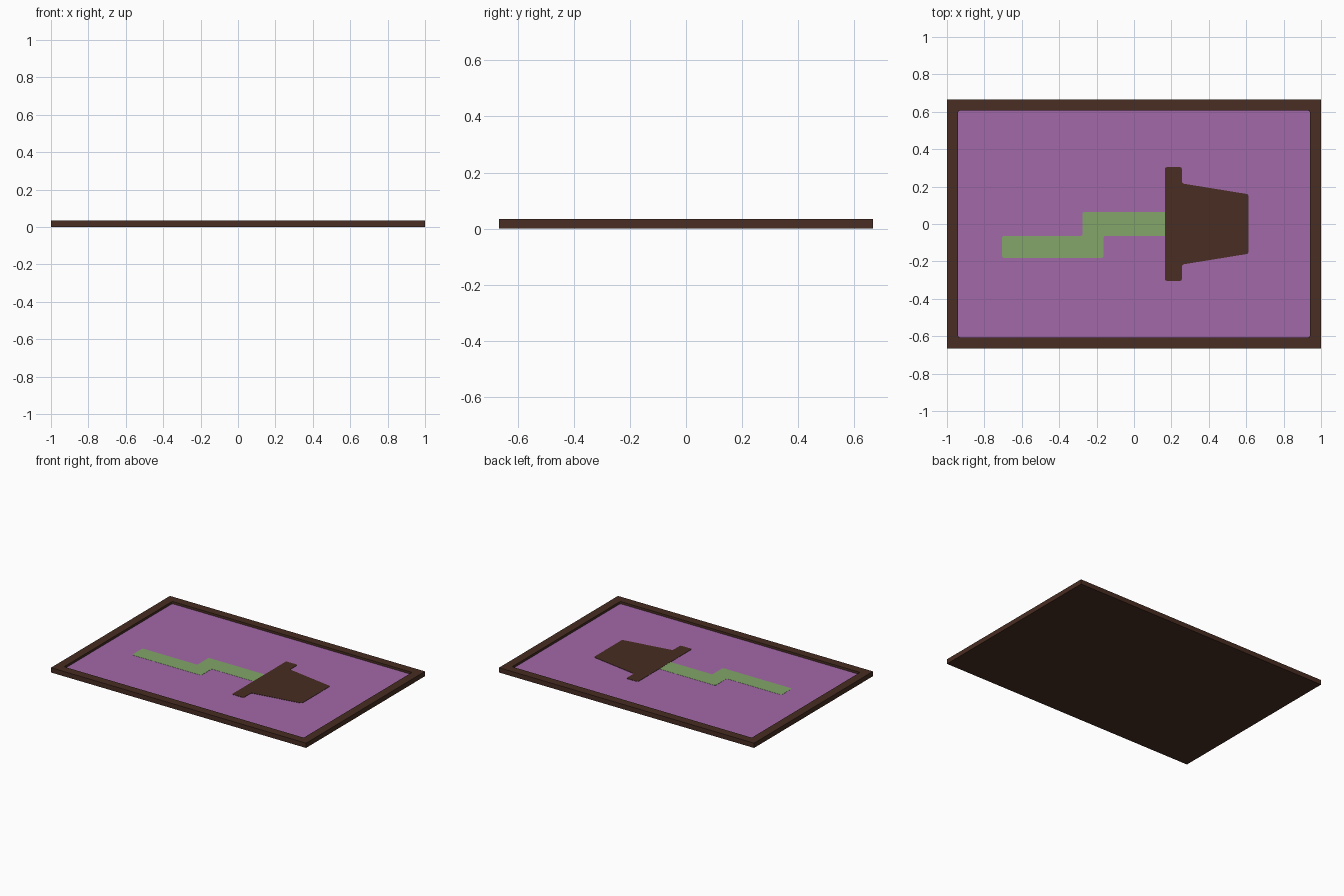
import bpy, bmesh

if "Cube" in bpy.data.objects:
    bpy.data.objects.remove(bpy.data.objects["Cube"])


def material(name, rgb):
    """Flat colour from 0-255 display values."""
    m = bpy.data.materials.new(name)
    lin = [((c / 255 + 0.055) / 1.055) ** 2.4 for c in rgb]
    m.diffuse_color = (*lin, 1)
    m.use_nodes = True
    m.node_tree.nodes["Principled BSDF"].inputs["Base Color"].default_value = m.diffuse_color
    return m


brown = material("dark_brown", (72, 45, 34))
purple = material("purple", (162, 104, 168))
green = material("leaf_green", (130, 166, 104))

FLOOR, TOP = 0.018, 0.034


def add_object(name, bm, *mats):
    bmesh.ops.recalc_face_normals(bm, faces=bm.faces)
    mesh = bpy.data.meshes.new(name)
    bm.to_mesh(mesh)
    bm.free()
    for m in mats:
        mesh.materials.append(m)
    obj = bpy.data.objects.new(name, mesh)
    bpy.context.collection.objects.link(obj)
    return obj


def plate(name, points, z, thickness, radius, mat):
    """Thin plate from an outline with slightly rounded corners."""
    bm = bmesh.new()
    face = bm.faces.new([bm.verts.new((x, y, z)) for x, y in points])
    bmesh.ops.bevel(bm, geom=list(bm.verts), offset=radius, segments=3,
                    profile=0.5, affect='VERTICES')
    out = bmesh.ops.extrude_face_region(bm, geom=list(bm.faces))
    top = [v for v in out["geom"] if isinstance(v, bmesh.types.BMVert)]
    bmesh.ops.translate(bm, verts=top, vec=(0, 0, thickness))
    return add_object(name, bm, mat)


# Tray: solid board whose top is inset and sunk, floor coloured purple
bm = bmesh.new()
bmesh.ops.create_cube(bm, size=1)
for v in bm.verts:
    v.co = (v.co.x * 2, v.co.y * 1.332, (v.co.z + 0.5) * TOP)
top = max(bm.faces, key=lambda f: f.calc_center_median().z)
bmesh.ops.inset_region(bm, faces=[top], thickness=0.085)
sunk = bmesh.ops.extrude_discrete_faces(bm, faces=[top])["faces"][0]
bmesh.ops.translate(bm, verts=list(sunk.verts), vec=(0, 0, FLOOR - TOP))
corners = [e for e in bm.edges
           if abs(e.verts[0].co.z - e.verts[1].co.z) > 0.001
           and abs(e.verts[0].co.x) < 0.95]
bmesh.ops.bevel(bm, geom=corners, offset=0.008, segments=3, profile=0.5,
                affect='EDGES')
for f in bm.faces:
    c = f.calc_center_median()
    f.material_index = int(abs(c.z - FLOOR) < 0.0005 and abs(c.x) < 0.5
                           and abs(c.y) < 0.5)
add_object("framed_board", bm, brown, purple)

# Stepped green strip, ending under the brown shape
strip = [(-0.705, -0.181), (-0.162, -0.181), (-0.162, -0.063), (0.18, -0.063),
         (0.18, 0.064), (-0.275, 0.064), (-0.275, -0.063), (-0.705, -0.063)]
plate("stepped_strip", strip, FLOOR, 0.001, 0.01, green)

# Brown crossbar with tapered block, mirrored about y = 0
half = [(0.165, 0.304), (0.256, 0.304), (0.256, 0.217), (0.612, 0.159)]
outline = half + [(x, -y) for x, y in reversed(half)]
plate("tapered_block", outline, FLOOR, 0.002, 0.01, brown)
